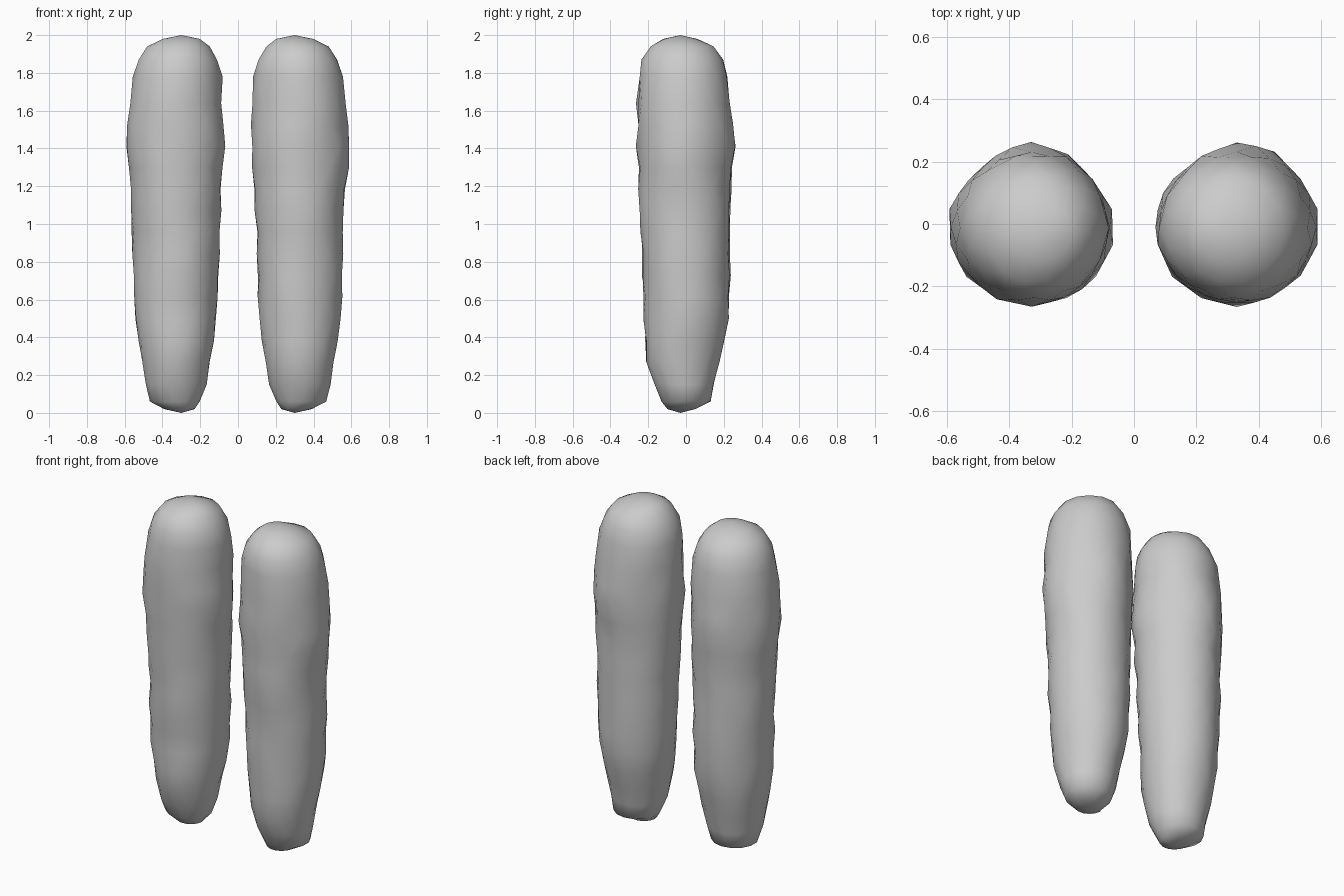
import bpy, bmesh, math
from mathutils import Vector, noise

if "Cube" in bpy.data.objects:
    bpy.data.objects.remove(bpy.data.objects["Cube"])

# cross-section rows: z, inner x, outer x, front y, back y
ROWS = [(0.02, 0.23, 0.39, -0.10, 0.05),
        (0.06, 0.20, 0.47, -0.13, 0.13),
        (0.15, 0.165, 0.49, -0.17, 0.15),
        (0.27, 0.145, 0.51, -0.21, 0.18),
        (0.38, 0.125, 0.53, -0.215, 0.205),
        (0.50, 0.11, 0.545, -0.22, 0.225),
        (0.75, 0.105, 0.555, -0.23, 0.23),
        (1.00, 0.095, 0.565, -0.24, 0.233),
        (1.20, 0.085, 0.57, -0.25, 0.235),
        (1.45, 0.068, 0.592, -0.26, 0.24),
        (1.65, 0.08, 0.575, -0.257, 0.235),
        (1.78, 0.085, 0.56, -0.25, 0.223),
        (1.87, 0.105, 0.53, -0.235, 0.195),
        (1.94, 0.15, 0.48, -0.19, 0.15),
        (1.98, 0.20, 0.40, -0.12, 0.06)]
SIDES = 14
LEVELS = ([r[0] for r in ROWS[:5]] + [0.5 + 0.114 * i for i in range(11)]
          + [r[0] for r in ROWS[-4:]])


def row_at(z):
    for a, b in zip(ROWS, ROWS[1:]):
        if z <= b[0] + 1e-6:
            t = (z - a[0]) / (b[0] - a[0])
            return [p + (q - p) * t for p, q in zip(a, b)]
    return ROWS[-1]


def lumpy_roll(name, side, seed):
    bm = bmesh.new()
    rings = []
    for k, z in enumerate(LEVELS):
        _, xi, xo, yf, yb = row_at(z)
        cx, cy, rx, ry = (xi + xo) / 2, (yf + yb) / 2, (xo - xi) / 2, (yb - yf) / 2
        ring = []
        for j in range(SIDES):
            a = 2 * math.pi * (j + 0.5 * (k % 2)) / SIDES
            p = Vector((cx + rx * math.cos(a), cy + ry * math.sin(a), z))
            # soft dents and lumps, fading out at the rounded ends
            fade = min(1, (z - 0.02) / 0.25, (2 - z) / 0.25)
            s = 1 + 0.055 * fade * noise.noise(p * 6 + Vector((seed, 0, 0)))
            # bulge on the back, upper half
            d = (p - Vector((0.35, 0.24, 1.43))).length
            s += 0.1 * max(0, 1 - d / 0.17)
            ring.append(bm.verts.new((side * (cx + (p.x - cx) * s), cy + (p.y - cy) * s, z)))
        rings.append(ring)
    for lo, hi in zip(rings, rings[1:]):
        for j in range(SIDES):
            n = (j + 1) % SIDES
            bm.faces.new((lo[j], lo[n], hi[n], hi[j]))
    # rounded end tips
    for ring, z in ((rings[0], 0.0), (rings[-1], 2.0)):
        tip = bm.verts.new((side * 0.3, -0.03, z))
        for j in range(SIDES):
            bm.faces.new((ring[j], ring[(j + 1) % SIDES], tip))
    bmesh.ops.triangulate(bm, faces=bm.faces[:])
    bmesh.ops.recalc_face_normals(bm, faces=bm.faces[:])
    for f in bm.faces:
        f.smooth = True
    me = bpy.data.meshes.new(name)
    bm.to_mesh(me)
    bm.free()
    ob = bpy.data.objects.new(name, me)
    bpy.context.collection.objects.link(ob)


lumpy_roll("left_roll", -1, 3.7)
lumpy_roll("right_roll", 1, 9.2)
